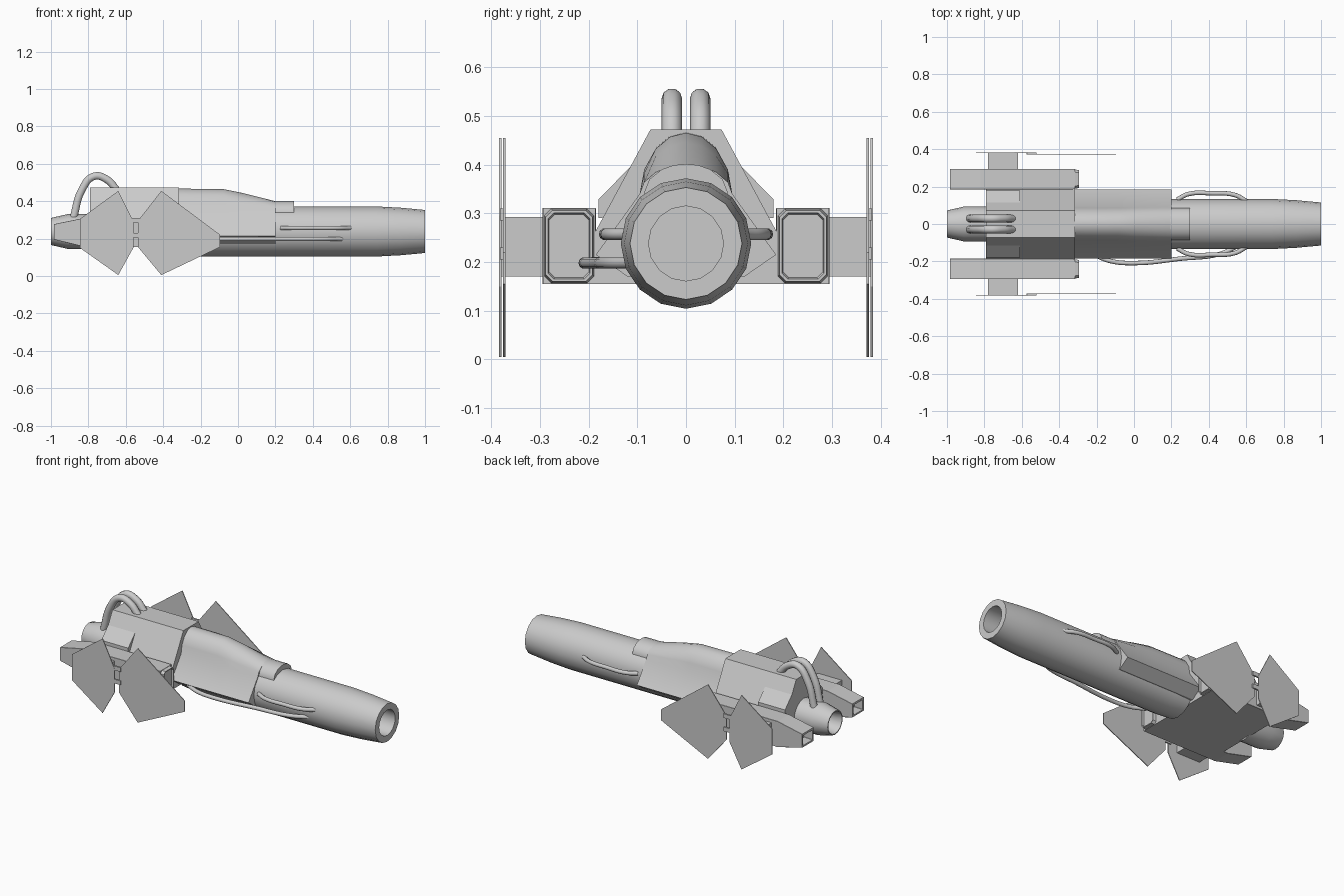
import bpy, bmesh, math

if "Cube" in bpy.data.objects:
    bpy.data.objects.remove(bpy.data.objects["Cube"])

AXIS_Z = 0.238


def finish(bm, name, smooth=None):
    bmesh.ops.recalc_face_normals(bm, faces=bm.faces)
    me = bpy.data.meshes.new(name)
    bm.to_mesh(me)
    bm.free()
    ob = bpy.data.objects.new(name, me)
    bpy.context.collection.objects.link(ob)
    if smooth:
        bpy.ops.object.select_all(action='DESELECT')
        ob.select_set(True)
        bpy.context.view_layer.objects.active = ob
        bpy.ops.object.shade_smooth_by_angle(angle=math.radians(smooth))
    return ob


def loft(name, sections, smooth=None):
    """Skin a list of (x, [(y, z), ...]) rings and cap both ends."""
    bm = bmesh.new()
    rings = [[bm.verts.new((x, y, z)) for y, z in pts] for x, pts in sections]
    for a, b in zip(rings, rings[1:]):
        n = len(a)
        for i in range(n):
            bm.faces.new((a[i], a[(i + 1) % n], b[(i + 1) % n], b[i]))
    bm.faces.new(rings[0])
    bm.faces.new(rings[-1])
    return finish(bm, name, smooth)


def circle(r, n=16):
    return [(r * math.cos(2 * math.pi * i / n), AXIS_Z + r * math.sin(2 * math.pi * i / n))
            for i in range(n)]


def turned(name, profile, n=16):
    return loft(name, [(x, circle(r, n)) for x, r in profile], 35)


def rect(cy, z0, z1, hw, c):
    """Rectangle with chamfered corners."""
    a, b = cy - hw, cy + hw
    return [(a + c, z0), (b - c, z0), (b, z0 + c), (b, z1 - c),
            (b - c, z1), (a + c, z1), (a, z1 - c), (a, z0 + c)]


def both(half):
    """Mirror a half section running from the bottom up to the top."""
    return half + [(-y, z) for y, z in reversed(half) if y > 1e-6]


def box(name, x0, x1, y0, y1, z0, z1):
    pts = [(y0, z0), (y1, z0), (y1, z1), (y0, z1)]
    return loft(name, [(x0, pts), (x1, pts)])


def plate(name, outline, y, t=0.005):
    """Thin plate from an x-z outline."""
    bm = bmesh.new()
    f = bm.faces.new([bm.verts.new((x, y - t / 2, z)) for x, z in outline])
    ext = bmesh.ops.extrude_face_region(bm, geom=[f])['geom']
    bmesh.ops.translate(bm, vec=(0, t, 0),
                        verts=[v for v in ext if isinstance(v, bmesh.types.BMVert)])
    return finish(bm, name)


def pipe(name, pts, r):
    cu = bpy.data.curves.new(name, 'CURVE')
    cu.dimensions = '3D'
    cu.bevel_depth = r
    cu.bevel_resolution = 3
    cu.resolution_u = 6
    cu.use_fill_caps = True
    sp = cu.splines.new('BEZIER')
    sp.bezier_points.add(len(pts) - 1)
    for bp, p in zip(sp.bezier_points, pts):
        bp.co = p
        bp.handle_left_type = bp.handle_right_type = 'AUTO'
    ob = bpy.data.objects.new(name, cu)
    bpy.context.collection.objects.link(ob)
    return ob


# Hollow main barrel and rear nozzle
turned("barrel", [(-0.31, 0.128), (-0.21, 0.134), (0.74, 0.134), (0.87, 0.127),
                  (1.0, 0.115), (1.0, 0.077), (0.72, 0.077)])
turned("rear_nozzle", [(-0.9, 0.05), (-1.0, 0.066), (-1.0, 0.072), (-0.98, 0.077),
                       (-0.91, 0.093), (-0.78, 0.093)])

# Upper cowl: flat lower flanks, rounded spine that slopes down to the front
def cowl_section(top):
    k = (top - 0.34) / 0.127
    return both([(0.12, 0.17), (0.185, 0.215), (0.095, 0.34), (0.086, 0.34 + 0.05 * k),
                 (0.062, 0.34 + 0.094 * k), (0.032, 0.34 + 0.119 * k), (0, top)])

loft("cowl", [(x, cowl_section(t)) for x, t in
              [(-0.315, 0.467), (-0.08, 0.465), (0.02, 0.445), (0.2, 0.4)]], 30)
collar = both([(0.085, 0.28), (0.085, 0.345), (0.075, 0.37), (0.05, 0.39), (0.025, 0.399), (0, 0.401)])
loft("collar", [(0.19, collar), (0.3, collar)], 30)

# Rear housing block
block = both([(0.19, 0.155), (0.19, 0.255), (0.073, 0.472)])
loft("housing", [(-0.79, block), (-0.315, block)])

fin_front = [(-0.41, 0.455), (-0.095, 0.22), (-0.095, 0.155), (-0.41, 0.005),
             (-0.535, 0.155), (-0.535, 0.295)]
fin_rear = [(-0.64, 0.455), (-0.845, 0.305), (-0.845, 0.15), (-0.64, 0.005),
            (-0.56, 0.15), (-0.56, 0.295)]

for s, side in ((1, "left"), (-1, "right")):
    # Raised plate on the housing slope
    wedge = [(s * y, z) for y, z in [(0.105, 0.405), (0.18, 0.328), (0.18, 0.29), (0.105, 0.29)]]
    loft("slope_plate_" + side, [(-0.79, wedge), (-0.61, wedge)])

    # Side thruster: tapered open tail, chamfered recessed front
    cy = s * 0.24
    loft("thruster_" + side, [
        (-0.93, rect(cy, 0.208, 0.262, 0.043, 0.001)),
        (-0.985, rect(cy, 0.205, 0.265, 0.045, 0.001)),
        (-0.985, rect(cy, 0.195, 0.277, 0.055, 0.001)),
        (-0.82, rect(cy, 0.155, 0.311, 0.055, 0.001)),
        (-0.37, rect(cy, 0.155, 0.311, 0.055, 0.001)),
        (-0.315, rect(cy, 0.155, 0.311, 0.054, 0.001)),
        (-0.315, rect(cy, 0.157, 0.309, 0.051, 0.014)),
        (-0.295, rect(cy, 0.16, 0.306, 0.048, 0.014)),
        (-0.295, rect(cy, 0.165, 0.301, 0.043, 0.012)),
        (-0.305, rect(cy, 0.168, 0.298, 0.041, 0.012))])

    # Fin mount arm, fins and the link between them
    ys = sorted((s * 0.29, s * 0.38))
    box("fin_arm_" + side, -0.78, -0.62, ys[0], ys[1], 0.17, 0.292)
    plate("front_fin_" + side, fin_front, s * 0.373)
    plate("rear_fin_" + side, fin_rear, s * 0.381)
    yl = sorted((s * 0.371, s * 0.382))
    for i, z in enumerate((0.205, 0.285)):
        box(f"fin_link_{side}_{i}", -0.575, -0.52, yl[0], yl[1], z, z + 0.025)

    # Short side pipe on the barrel and exhaust hose on the back
    pipe("side_pipe_" + side, [(0.23, s * 0.13, 0.257), (0.29, s * 0.16, 0.257),
                               (0.42, s * 0.164, 0.257), (0.54, s * 0.155, 0.257),
                               (0.605, s * 0.12, 0.257)], 0.012)
    pipe("back_hose_" + side, [(-0.88, s * 0.029, 0.31), (-0.835, s * 0.029, 0.46),
                               (-0.77, s * 0.029, 0.533), (-0.7, s * 0.029, 0.515),
                               (-0.645, s * 0.029, 0.455)], 0.021)

# Long pipe running down one side only
pipe("long_pipe", [(-0.22, -0.16, 0.2), (-0.13, -0.197, 0.198), (0.0, -0.209, 0.198),
                   (0.25, -0.185, 0.198), (0.46, -0.16, 0.198), (0.56, -0.115, 0.198)], 0.012)
